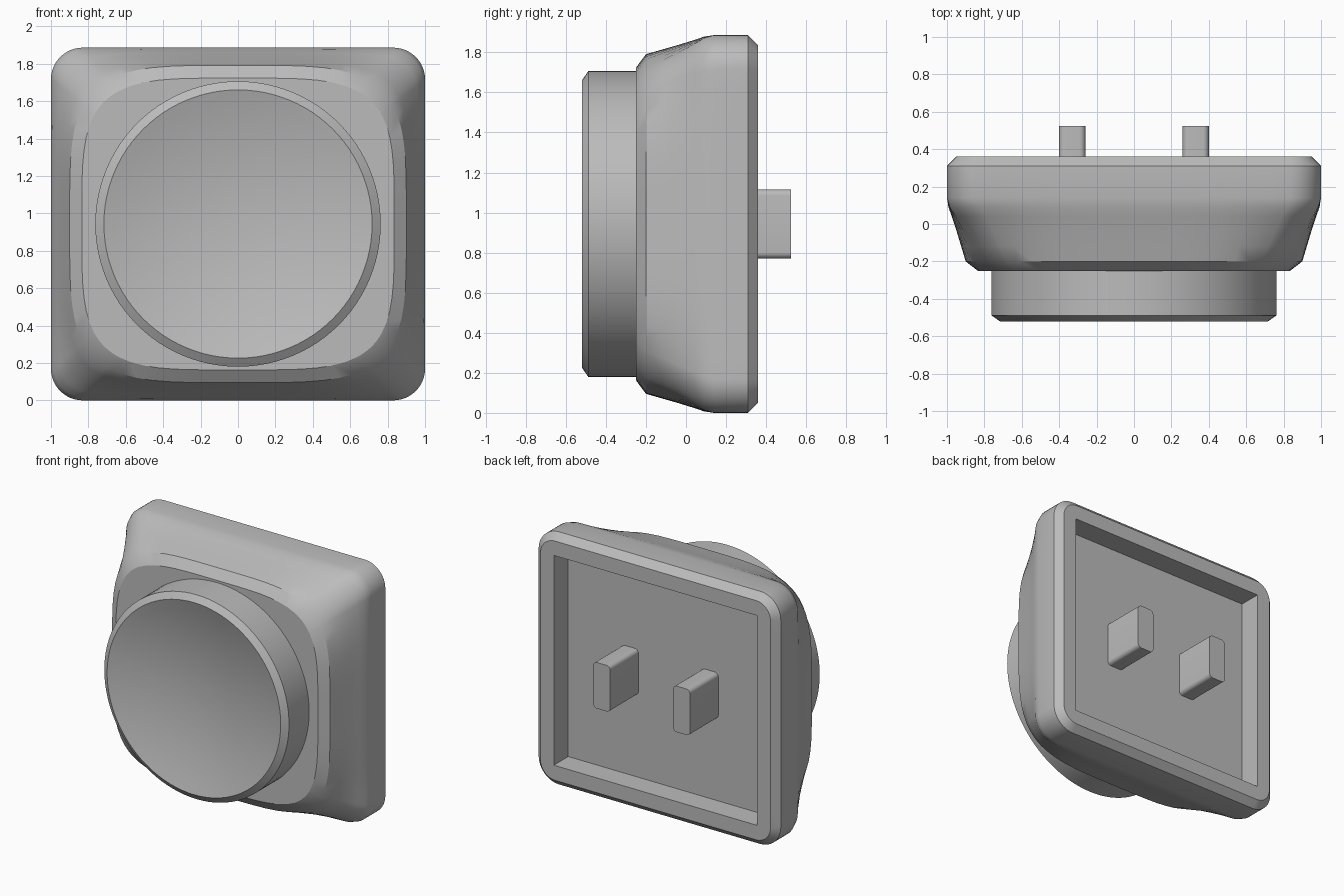
import bpy, bmesh, math

cube = bpy.data.objects.get("Cube")
if cube:
    bpy.data.objects.remove(cube, do_unlink=True)

HX, HZ = 1.0, 0.943      # half width and half height of the housing
CZ = HZ                  # height of the centre line

grey = bpy.data.materials.new("plain_grey")
grey.use_nodes = True
grey.diffuse_color = (0.5, 0.5, 0.5, 1)
grey.node_tree.nodes["Principled BSDF"].inputs["Base Color"].default_value = grey.diffuse_color


def finish(name, bm):
    bmesh.ops.recalc_face_normals(bm, faces=bm.faces)
    mesh = bpy.data.meshes.new(name)
    bm.to_mesh(mesh)
    bm.free()
    mesh.materials.append(grey)
    obj = bpy.data.objects.new(name, mesh)
    bpy.context.collection.objects.link(obj)
    bpy.ops.object.select_all(action='DESELECT')
    obj.select_set(True)
    bpy.context.view_layer.objects.active = obj
    bpy.ops.object.shade_smooth_by_angle(angle=math.radians(30))
    return obj


def loft(bm, rings):
    """Skin closed rings of equal point count; return the rings of vertices."""
    loops = [[bm.verts.new(p) for p in ring] for ring in rings]
    for a, b in zip(loops, loops[1:]):
        for i in range(len(a)):
            j = (i + 1) % len(a)
            bm.faces.new((a[i], a[j], b[j], b[i]))
    return loops


def rounded_rect(hx, hz, r, arc=12, side=16):
    """Outline with evenly split corners and sides, around the origin."""
    corners = []
    for k, (sx, sz) in enumerate(((1, 1), (-1, 1), (-1, -1), (1, -1))):
        corners.append([(sx * (hx - r) + r * math.cos(a), sz * (hz - r) + r * math.sin(a))
                        for a in [math.pi / 2 * (k + i / arc) for i in range(arc + 1)]])
    pts = []
    for k, c in enumerate(corners):
        pts += c
        (x0, z0), (x1, z1) = c[-1], corners[(k + 1) % 4][0]
        pts += [(x0 + (x1 - x0) * i / side, z0 + (z1 - z0) * i / side) for i in range(1, side)]
    return pts


outer = rounded_rect(HX, HZ, 0.17)


def soft_square(hx, hz, n):
    """Project the outer outline onto a superellipse."""
    pts = []
    for x, z in outer:
        u, v = x / HX, z / HZ
        s = (abs(u) ** n + abs(v) ** n) ** (-1 / n)
        pts.append((hx * u * s, hz * v * s))
    return pts


def place(pts, y):
    return [(x, y, z + CZ) for x, z in pts]


# Housing: tapered shell with a chamfered back rim and a square recess
bm = bmesh.new()
ridge = soft_square(HX - 0.1, HZ - 0.095, 4.2)
rings = [place(soft_square(0.835, 0.78, 4.2), -0.25), place(ridge, -0.2)]
for y, t in ((-0.12, 0.24), (-0.04, 0.48), (0.04, 0.74), (0.09, 0.92), (0.14, 1)):
    rings.append(place([(a + (c - a) * t, b + (d - b) * t)
                        for (a, b), (c, d) in zip(ridge, outer)], y))
rings += [place(outer, 0.31), place(rounded_rect(HX - 0.05, HZ - 0.05, 0.12), 0.36)]
loops = loft(bm, rings)
bm.faces.new(loops[0])
back = bm.faces.new(loops[-1])
finish("housing_blank", bm)
housing = bpy.context.object
housing.name = "housing"

bpy.ops.mesh.primitive_cube_add(size=2, location=(0, 0.39, CZ))
cutter = bpy.context.object
cutter.name = "recess_cutter"
cutter.scale = (HX - 0.16, 0.2, HZ - 0.16)
cutter.hide_render = True
cutter.data.materials.append(grey)
cut = housing.modifiers.new("recess", 'BOOLEAN')
cut.object = cutter
cut.solver = 'EXACT'
bpy.context.view_layer.objects.active = housing
bpy.ops.object.modifier_move_to_index(modifier="recess", index=0)
bpy.ops.object.modifier_apply(modifier="recess")
bpy.data.objects.remove(cutter, do_unlink=True)
bpy.ops.object.select_all(action='DESELECT')
housing.select_set(True)
bpy.ops.object.shade_smooth_by_angle(angle=math.radians(30))

# Button: chamfered round cap with a shallow dished front
R, RIM, DISH, SEG = 0.763, 0.717, 0.11, 96
profile = [(R, -0.23), (R, -0.488), (RIM, -0.52)]
profile += [(RIM * k, -0.52 + DISH * (1 - k * k)) for k in [1 - i / 12 for i in range(1, 12)]]
bm = bmesh.new()
loops = loft(bm, [[(r * math.cos(2 * math.pi * i / SEG), y, CZ + r * math.sin(2 * math.pi * i / SEG))
                   for i in range(SEG)] for r, y in profile])
bm.faces.new(loops[0])
bm.faces.new(loops[-1])
finish("dished_button", bm)

# Two mounting pegs in the recess
for side, label in ((1, "left"), (-1, "right")):
    bm = bmesh.new()
    outline = [(x + side * 0.33, z) for x, z in rounded_rect(0.07, 0.172, 0.03, 6, 1)]
    loops = loft(bm, [place(outline, 0.18), place(outline, 0.523)])
    for loop in loops:
        bm.faces.new(loop)
    finish(label + "_peg", bm)
